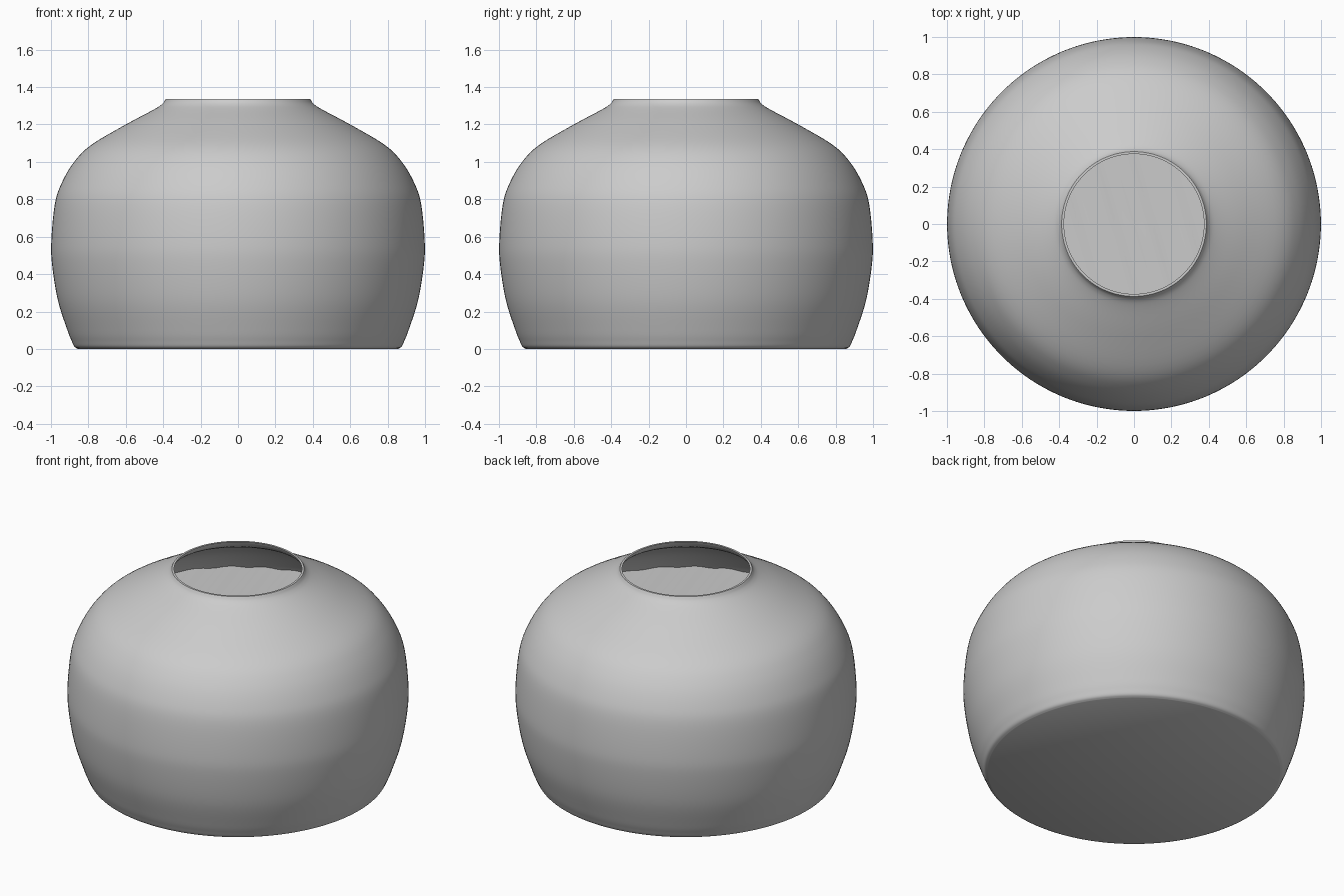
import bpy, bmesh, math
from mathutils import Vector

if "Cube" in bpy.data.objects:
    bpy.data.objects.remove(bpy.data.objects["Cube"])

SEGS = 160
WALL = 0.013
WATER_Z = 0.925

# Outer silhouette (radius, height) from foot to lip
OUTLINE = [(0.855, 0.0), (0.874, 0.012), (0.888, 0.04), (0.912, 0.1), (0.963, 0.26),
           (0.994, 0.45), (0.998, 0.58), (0.98, 0.77), (0.946, 0.88), (0.88, 0.995),
           (0.786, 1.09), (0.60, 1.20), (0.45, 1.28), (0.405, 1.31), (0.387, 1.335)]


def spline(points, steps=5):
    """Catmull-Rom curve through the points."""
    p = [Vector(q) for q in points]
    p = [2 * p[0] - p[1]] + p + [2 * p[-1] - p[-2]]
    out = []
    for a, b, c, d in zip(p, p[1:], p[2:], p[3:]):
        for i in range(steps):
            t = i / steps
            out.append(0.5 * (2 * b + (c - a) * t + (2 * a - 5 * b + 4 * c - d) * t * t
                              + (3 * b - a - 3 * c + d) * t ** 3))
    return out + [p[-2]]


def lathe(name, profile, shape=None):
    """Spin a profile that begins and ends on the axis into a closed body."""
    bm = bmesh.new()
    rings = []
    for r, z in profile:
        n = 1 if r < 1e-6 else SEGS
        ring = []
        for i in range(n):
            a = math.tau * i / SEGS
            x, y = r * math.cos(a), r * math.sin(a)
            ring.append(bm.verts.new((x, y, shape(x, y, z) if shape else z)))
        rings.append(ring)
    for lo, hi in zip(rings, rings[1:]):
        for i in range(SEGS):
            j = (i + 1) % SEGS
            quad = [lo[i % len(lo)], lo[j % len(lo)], hi[j % len(hi)], hi[i % len(hi)]]
            bm.faces.new(list(dict.fromkeys(quad)))
    bmesh.ops.recalc_face_normals(bm, faces=bm.faces)
    mesh = bpy.data.meshes.new(name)
    bm.to_mesh(mesh)
    bm.free()
    obj = bpy.data.objects.new(name, mesh)
    bpy.context.collection.objects.link(obj)
    bpy.ops.object.select_all(action='DESELECT')
    obj.select_set(True)
    bpy.context.view_layer.objects.active = obj
    bpy.ops.object.shade_smooth_by_angle(angle=math.radians(35))
    return obj


# Inner wall: the outer curve moved inward along its normal
outer = spline(OUTLINE)
inner = []
for i, p in enumerate(outer):
    t = (outer[min(i + 1, len(outer) - 1)] - outer[max(i - 1, 0)]).normalized()
    q = p + Vector((-t.y, t.x)) * WALL
    inner.append(Vector((q.x, max(q.y, WALL))))
inner[-1] = Vector((outer[-1].x - WALL, outer[-1].y))

# Thin-walled round bowl
lathe("bowl", [(0, 0)] + [tuple(p) for p in outer]
      + [tuple(p) for p in reversed(inner[3:])] + [(0, WALL)])


# Liquid filling the bowl, with diagonal ripples on its surface
def ripple(x, y, z):
    if z < WATER_Z - 1e-6:
        return z
    return z + 0.005 * math.sin(33 * (0.96 * x + 0.28 * y))


side = [(p.x - 0.001, p.y + 0.001) for p in inner[3:] if p.y < WATER_Z - 0.02]
a, b = next((a, b) for a, b in zip(inner, inner[1:]) if b.y > WATER_Z)
edge = a.lerp(b, (WATER_Z - a.y) / (b.y - a.y)).x
top = [(edge * k / 40, WATER_Z) for k in range(40, -1, -1)]
lathe("water", [(0, WALL + 0.001)] + side + top, ripple)
